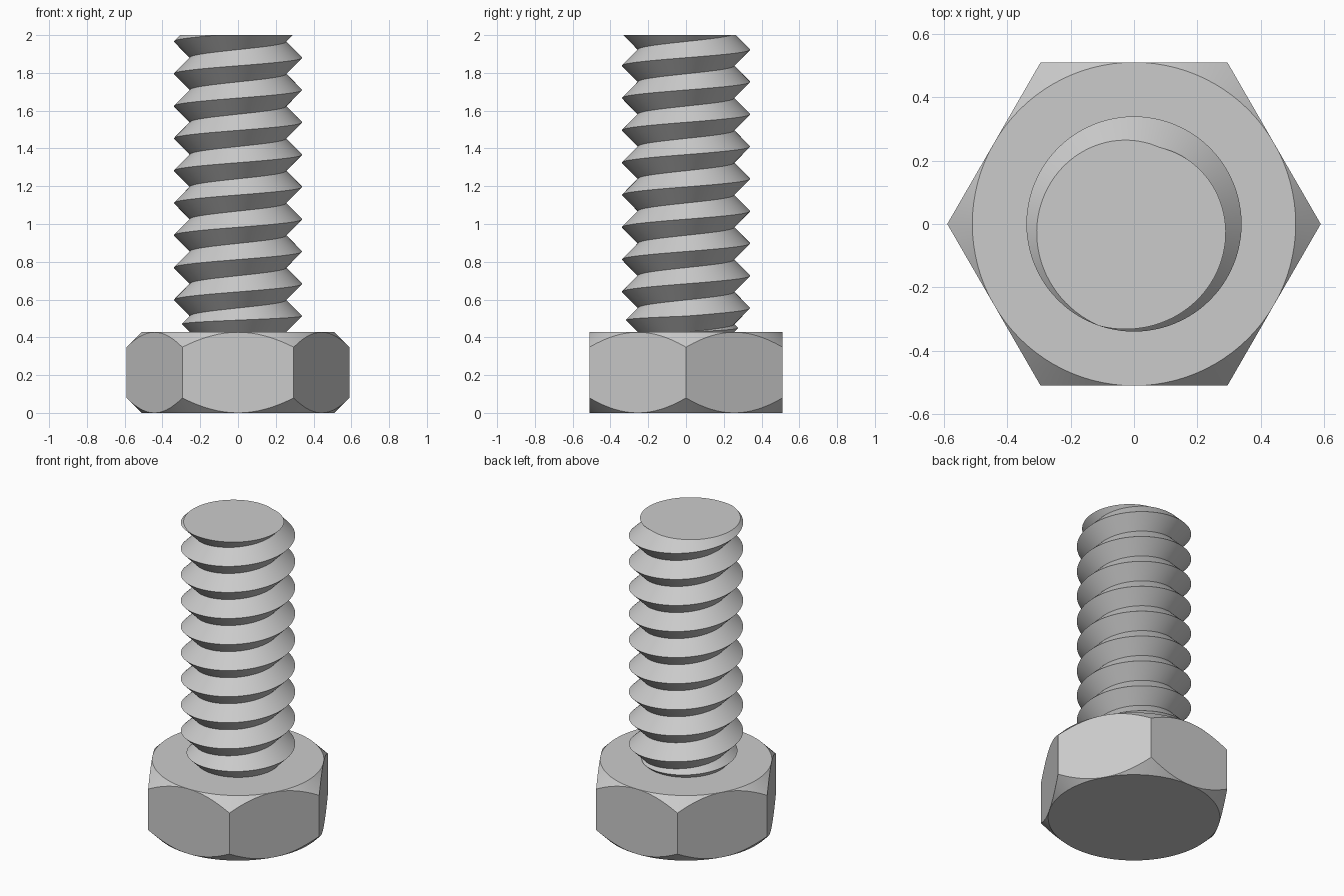
import bpy, bmesh
from math import cos, sin, pi, radians

cube = bpy.data.objects.get("Cube")
if cube:
    bpy.data.objects.remove(cube, do_unlink=True)

HEAD_HEIGHT = 0.427
APOTHEM = 0.511
TOTAL_HEIGHT = 2.0
ROOT_R, CREST_R = 0.255, 0.34
PITCH = 0.171
SEGMENTS = 96

steel = bpy.data.materials.new("grey steel")
steel.use_nodes = True
colour = (0.6, 0.6, 0.6, 1)
steel.diffuse_color = colour
steel.node_tree.nodes["Principled BSDF"].inputs["Base Color"].default_value = colour


def polar(r, angle, z):
    return (r * cos(angle), r * sin(angle), z)


def skin(bm, columns):
    """Join neighbouring columns of points with quads and weld the seams."""
    cols = [[bm.verts.new(p) for p in col] for col in columns]
    for a, b in zip(cols, cols[1:]):
        for i in range(len(a) - 1):
            bm.faces.new((a[i], b[i], b[i + 1], a[i + 1]))
    bmesh.ops.remove_doubles(bm, verts=bm.verts, dist=1e-5)


def finish(bm, name):
    bmesh.ops.recalc_face_normals(bm, faces=bm.faces)
    mesh = bpy.data.meshes.new(name)
    bm.to_mesh(mesh)
    bm.free()
    mesh.materials.append(steel)
    obj = bpy.data.objects.new(name, mesh)
    bpy.context.collection.objects.link(obj)
    bpy.ops.object.select_all(action='DESELECT')
    obj.select_set(True)
    bpy.context.view_layer.objects.active = obj
    bpy.ops.object.shade_smooth_by_angle(angle=radians(30))
    return obj


# Hexagonal head, its corners chamfered by 45 degree cones at both ends
def head_column(angle):
    hex_r = APOTHEM / cos(angle % (pi / 3) - pi / 6)
    cut = hex_r - APOTHEM
    rings = ((APOTHEM, 0), (hex_r, cut),
             (hex_r, HEAD_HEIGHT - cut), (APOTHEM, HEAD_HEIGHT))
    return [polar(r, angle, z) for r, z in rings]


bm = bmesh.new()
skin(bm, [head_column(2 * pi * j / SEGMENTS) for j in range(SEGMENTS + 1)])
bmesh.ops.holes_fill(bm, edges=[e for e in bm.edges if e.is_boundary], sides=0)
bmesh.ops.dissolve_limit(bm, angle_limit=radians(0.5),
                         verts=bm.verts, edges=bm.edges)
finish(bm, "hex_head")


# Threaded shank: a right-handed V thread that fades out against the head
def thread_column(turn):
    angle = 2 * pi * turn
    rise = PITCH * turn
    fade_r = ROOT_R + (CREST_R - ROOT_R) * turn
    points = [polar(ROOT_R, angle, HEAD_HEIGHT),
              polar(fade_r, angle, HEAD_HEIGHT + rise / 2)]
    half_turns = 2 * int((TOTAL_HEIGHT - HEAD_HEIGHT) / PITCH + 1) + 1
    for k in range(half_turns):
        r = CREST_R if k % 2 else ROOT_R
        points.append(polar(r, angle, HEAD_HEIGHT + rise + PITCH * k / 2))
    return points


bm = bmesh.new()
skin(bm, [thread_column(j / SEGMENTS) for j in range(SEGMENTS + 1)])

# Flat end of the shank
bmesh.ops.bisect_plane(bm, geom=bm.verts[:] + bm.edges[:] + bm.faces[:],
                       plane_co=(0, 0, TOTAL_HEIGHT), plane_no=(0, 0, 1),
                       clear_outer=True)
rim = [e for e in bm.edges if e.is_boundary
       and all(v.co.z > TOTAL_HEIGHT - 1e-3 for v in e.verts)]
bmesh.ops.holes_fill(bm, edges=rim, sides=0)
finish(bm, "threaded_shank")
